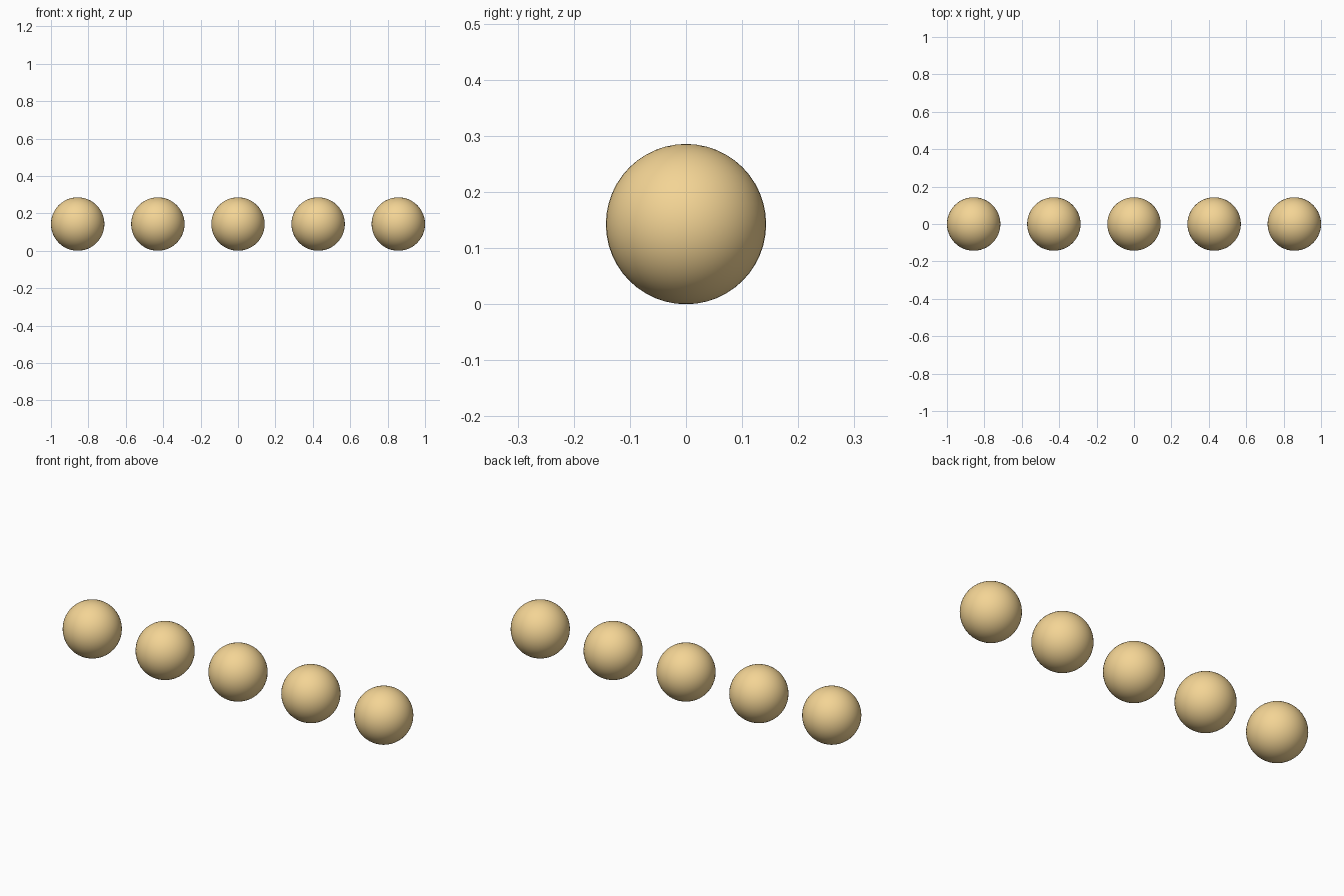
import bpy

if "Cube" in bpy.data.objects:
    bpy.data.objects.remove(bpy.data.objects["Cube"])

COUNT = 5
RADIUS = 1 / 7
SPACING = 3 * RADIUS

# Warm tan finish shared by all balls
tan = bpy.data.materials.new("tan")
tan.diffuse_color = (0.9, 0.66, 0.3, 1)
tan.use_nodes = True
tan.node_tree.nodes["Principled BSDF"].inputs["Base Color"].default_value = tan.diffuse_color

# Row of evenly spaced smooth balls resting on the ground
for i in range(COUNT):
    x = (i - (COUNT - 1) / 2) * SPACING
    bpy.ops.mesh.primitive_uv_sphere_add(
        segments=48, ring_count=24, radius=RADIUS, location=(x, 0, RADIUS))
    ball = bpy.context.object
    ball.name = f"ball_{i + 1}"
    ball.data.materials.append(tan)
    bpy.ops.object.shade_smooth()
